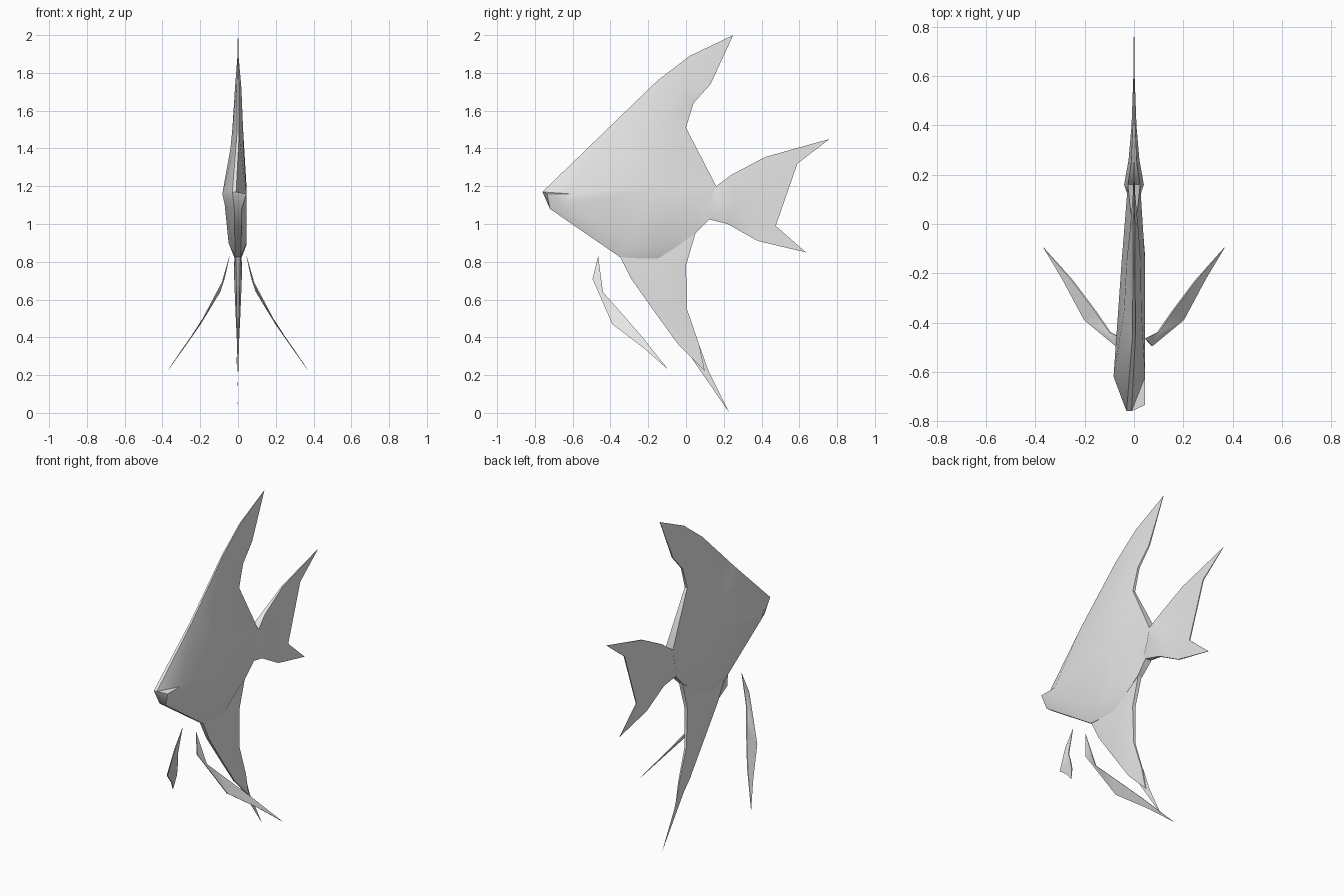
import bpy
import bmesh
import math
from mathutils import Vector
from mathutils.geometry import delaunay_2d_cdt

cube = bpy.data.objects.get("Cube")
if cube:
    bpy.data.objects.remove(cube, do_unlink=True)

# One plain grey for the whole fish
grey = bpy.data.materials.new("pale_grey")
grey.use_nodes = True
colour = (0.8, 0.8, 0.8, 1)
grey.diffuse_color = colour
grey.node_tree.nodes["Principled BSDF"].inputs["Base Color"].default_value = colour


def finish(name, bm):
    mesh = bpy.data.meshes.new(name)
    bm.to_mesh(mesh)
    bm.free()
    mesh.materials.append(grey)
    obj = bpy.data.objects.new(name, mesh)
    bpy.context.collection.objects.link(obj)
    bpy.ops.object.select_all(action='DESELECT')
    obj.select_set(True)
    bpy.context.view_layer.objects.active = obj
    bpy.ops.object.shade_smooth_by_angle(angle=math.radians(40))
    return obj


def triangulate(outline, inner):
    """Triangles filling a side outline, as indices into outline + inner."""
    points = [Vector(p[:2]) for p in outline + inner]
    count = len(outline)
    edges = [(i, (i + 1) % count) for i in range(count)]
    result = delaunay_2d_cdt(points, edges, [], 1, 1e-5)
    origin = result[3]
    return [[origin[i][0] for i in face] for face in result[2]]


def lens(name, outline, inner=(), centre=lambda z: 0, side=1):
    """Thin solid; each point is (y, z, half width at +x, optional one at -x)."""
    points = list(outline) + list(inner)
    bm = bmesh.new()
    left = [bm.verts.new((side * (centre(p[1]) + p[2]), p[0], p[1])) for p in points]
    right = [bm.verts.new((side * (centre(p[1]) - p[-1]), p[0], p[1])) for p in points]
    for tri in triangulate(list(outline), list(inner)):
        bm.faces.new([left[i] for i in tri])
        bm.faces.new([right[i] for i in reversed(tri)])
    count = len(outline)
    for i in range(count):
        j = (i + 1) % count
        bm.faces.new((left[j], left[i], right[i], right[j]))
    bmesh.ops.remove_doubles(bm, verts=bm.verts, dist=1e-5)
    bmesh.ops.recalc_face_normals(bm, faces=bm.faces)
    return finish(name, bm)


# Body with the swept dorsal fin
body_outline = [
    (-.76, 1.17, -.01, .03), (-.72, 1.08, .02), (-.35, .825, .015), (-.15, .81, .015),
    (.05, .95, .015), (.12, 1.02, .02), (.16, 1.2, .025),
    (.0, 1.51, .008), (.04, 1.64, .006), (.13, 1.74, .004), (.25, 2.0, .001),
    (.02, 1.89, .003), (-.15, 1.76, .004), (-.45, 1.47, .006),
]
body_inner = [
    (-.735, 1.16, .045, .04), (-.62, 1.16, .045, .083), (-.62, 1.1, .045, .07),
    (-.3, .9, .045, .05), (-.13, .89, .045, .035), (-.15, 1.2, .045, .05),
    (-.15, 1.5, .027, .03), (-.02, 1.72, .018, .016), (.06, 1.12, .03), (-.35, 1.4, .03, .04),
]
lens("body", body_outline, body_inner)

# Forked tail fin
tail_outline = [
    (.1, 1.03, .02), (.22, 1.0, .006), (.38, .91, .004), (.635, .85, .001),
    (.475, .99, .003), (.59, 1.32, .003), (.76, 1.45, .001),
    (.42, 1.355, .004), (.24, 1.26, .012), (.16, 1.2, .025),
]
lens("tail_fin", tail_outline, [(.16, 1.11, .04), (.26, 1.12, .022), (.4, 1.14, .01)])

# Anal fin below the belly
anal_outline = [
    (-.35, .83, .012), (-.29, .71, .01), (-.17, .54, .007), (-.04, .36, .005),
    (.1, .22, .002), (.07, .36, .004), (.005, .55, .006), (.0, .78, .01), (.05, .95, .012),
]
lens("anal_fin", anal_outline, [(-.12, .76, .022), (-.05, .55, .014)])

# Trailing tip of the anal fin, a single skin on the right flank
tip_outline = [(-.04, .36), (.03, .29), (.23, 0), (.12, .22), (.07, .36)]
bm = bmesh.new()
skin = [bm.verts.new((-.007 * min(1, z * 4), y, z)) for y, z in tip_outline]
bm.faces.new(reversed(skin))
finish("anal_fin_tip", bm)


# Long pelvic fins, spreading outward as they drop
def spread(z):
    stations = [(.83, .045), (.66, .085), (.47, .2), (.23, .368)]
    for (top, x0), (low, x1) in zip(stations, stations[1:]):
        if z >= low:
            break
    return x0 + (x1 - x0) * (top - z) / (top - low)


pelvic_outline = [
    (-.465, .83, .001), (-.495, .71, .003), (-.39, .47, .003), (-.22, .34, .003),
    (-.095, .23, .001), (-.23, .4, .003), (-.36, .55, .003), (-.44, .64, .003),
]
for label, side in (("left", 1), ("right", -1)):
    lens(label + "_pelvic_fin", pelvic_outline, [], spread, side)
